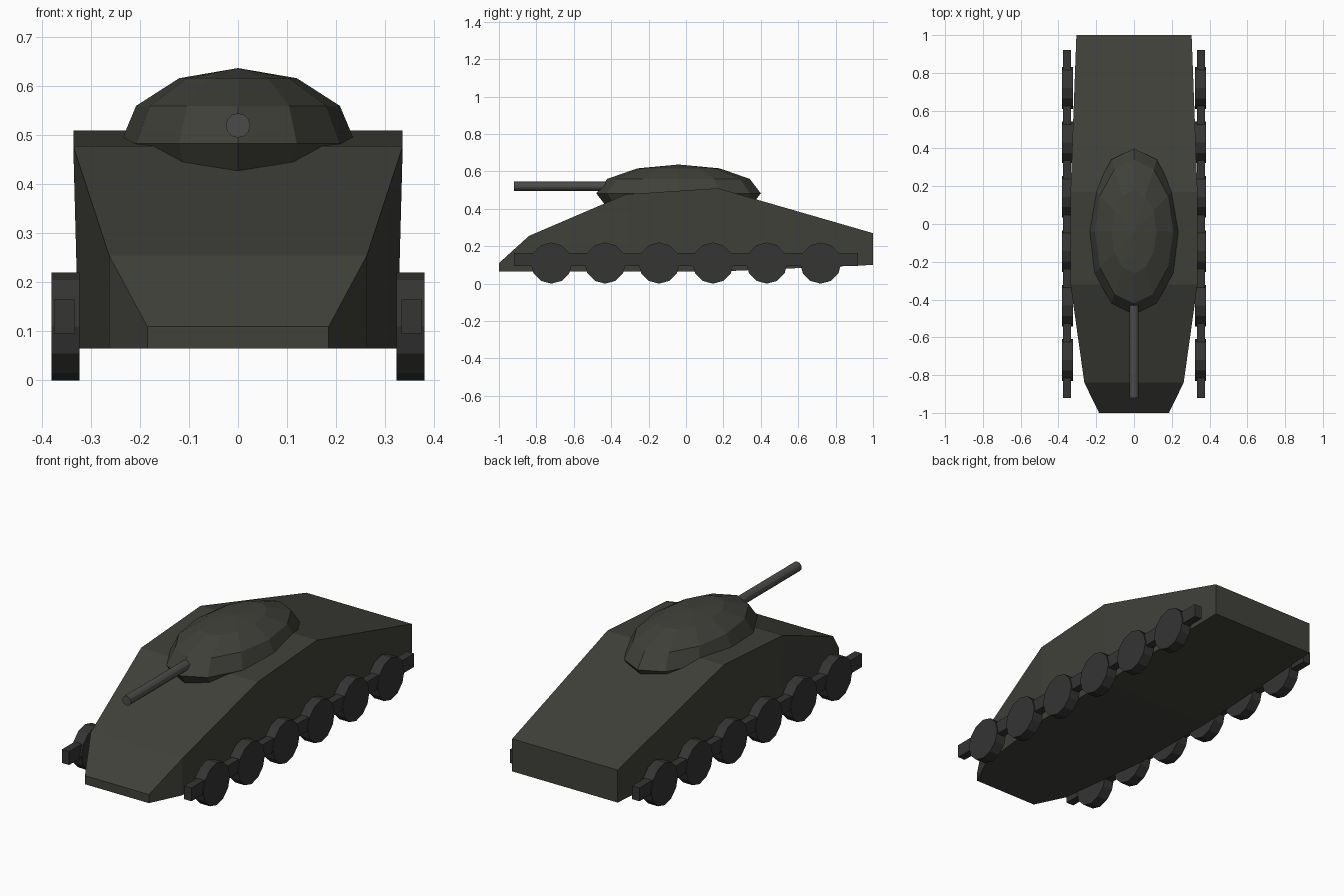
import bpy, bmesh
from math import radians

if "Cube" in bpy.data.objects:
    bpy.data.objects.remove(bpy.data.objects["Cube"])


def paint(name, rgb):
    mat = bpy.data.materials.new(name)
    mat.diffuse_color = (*rgb, 1)
    mat.use_nodes = True
    mat.node_tree.nodes["Principled BSDF"].inputs["Base Color"].default_value = mat.diffuse_color
    return mat


armour = paint("dark_olive", (0.052, 0.052, 0.043))
running = paint("dark_grey", (0.035, 0.035, 0.034))
steel = paint("gun_grey", (0.07, 0.07, 0.068))


def finish(name, mat):
    ob = bpy.context.object
    ob.name = name
    ob.data.materials.append(mat)
    return ob


# Hull: loft of cross-sections (y, top half width, bottom half width, bottom z, top z)
sections = [
    (-1.00, 0.185, 0.185, 0.065, 0.11),
    (-0.84, 0.263, 0.263, 0.065, 0.255),
    (-0.32, 0.336, 0.325, 0.065, 0.478),
    (0.17, 0.336, 0.325, 0.065, 0.51),
    (1.00, 0.305, 0.305, 0.10, 0.27),
]
bm = bmesh.new()
rings = [[bm.verts.new(p) for p in ((-b, y, z0), (b, y, z0), (t, y, z1), (-t, y, z1))]
         for y, t, b, z0, z1 in sections]
for a, c in zip(rings, rings[1:]):
    for i in range(4):
        j = (i + 1) % 4
        bm.faces.new((a[i], a[j], c[j], c[i]))
bm.faces.new(rings[0])
bm.faces.new(rings[-1])
bmesh.ops.recalc_face_normals(bm, faces=bm.faces)
mesh = bpy.data.meshes.new("hull")
bm.to_mesh(mesh)
bm.free()
mesh.materials.append(armour)
bpy.context.collection.objects.link(bpy.data.objects.new("hull", mesh))

# Turret: flattened low-poly sphere
bpy.ops.mesh.primitive_uv_sphere_add(segments=12, ring_count=6, radius=1,
                                     location=(0, -0.04, 0.483))
finish("turret", armour).scale = (0.24, 0.44, 0.154)

# Gun barrel
bpy.ops.mesh.primitive_cylinder_add(vertices=12, radius=0.025, depth=0.62,
                                    location=(0, -0.61, 0.52),
                                    rotation=(radians(90), 0, 0))
finish("gun_barrel", steel)

# Running gear on both sides
for side, label in ((-1, "left"), (1, "right")):
    # Track bar
    bpy.ops.mesh.primitive_cube_add(size=1, location=(side * 0.354, 0, 0.13))
    finish(label + "_track_bar", running).scale = (0.042, 1.84, 0.07)
    # Road wheels
    for i in range(6):
        bpy.ops.mesh.primitive_cylinder_add(
            vertices=12, radius=0.11, depth=0.057,
            location=(side * 0.352, -0.72 + 0.288 * i, 0.11),
            rotation=(0, radians(90), 0))
        finish(f"{label}_wheel_{i + 1}", running)
